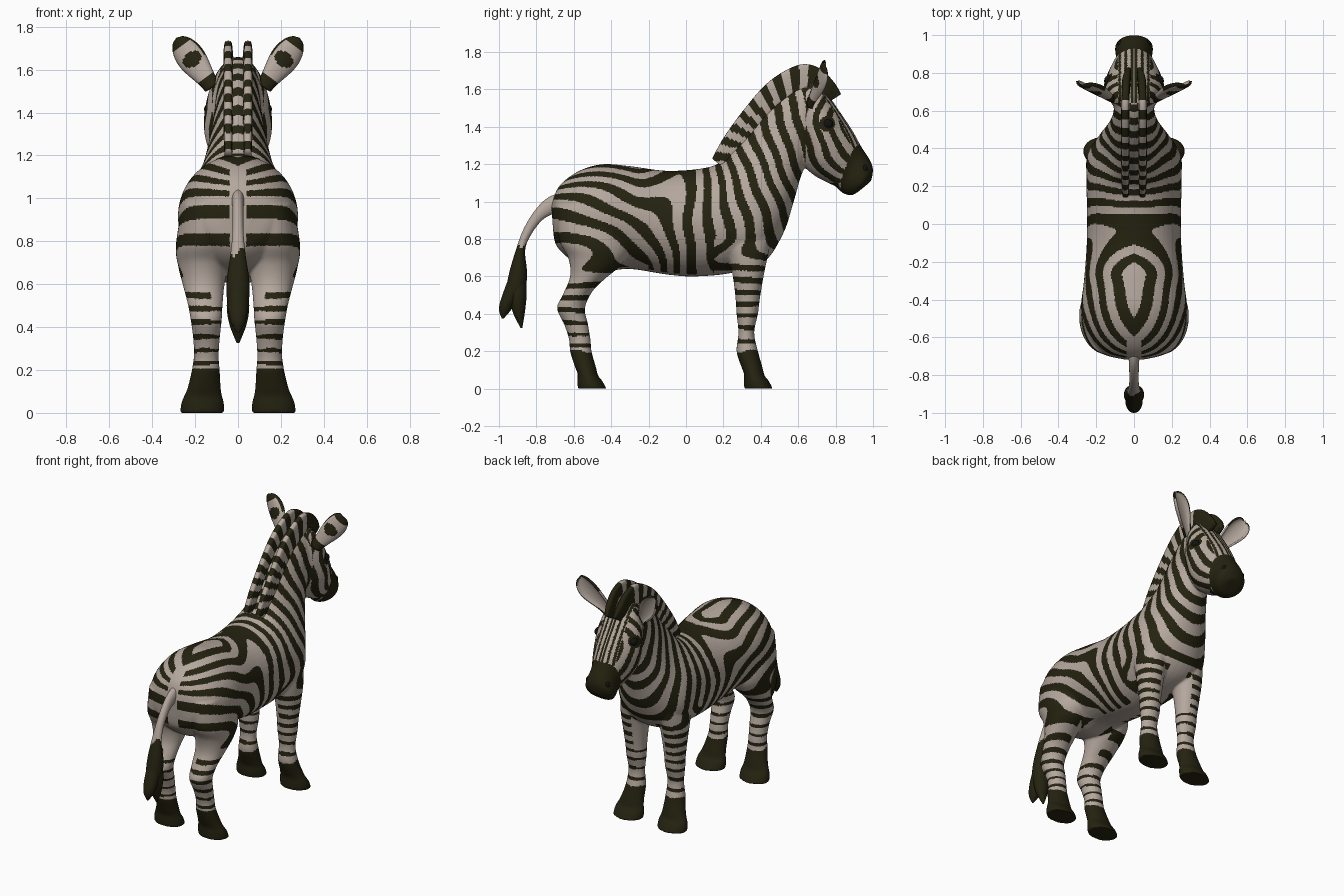
import bpy, bmesh, math
from mathutils import Vector

if "Cube" in bpy.data.objects:
    bpy.data.objects.remove(bpy.data.objects["Cube"])


def material(name, rgb):
    m = bpy.data.materials.new(name)
    m.use_nodes = True
    m.diffuse_color = (*rgb, 1)
    m.node_tree.nodes["Principled BSDF"].inputs["Base Color"].default_value = (*rgb, 1)
    return m


LIGHT = material("warm_white", (0.46, 0.39, 0.34))
DARK = material("dark_brown", (0.018, 0.016, 0.005))
BLACK = material("eye_black", (0.006, 0.006, 0.005))


def spline(rows, steps):
    """Catmull-Rom through rows of numbers."""
    out, last = [], len(rows) - 1
    for i in range(last):
        quad = zip(rows[max(i - 1, 0)], rows[i], rows[i + 1], rows[min(i + 2, last)])
        quad = list(quad)
        for k in range(steps):
            t = k / steps
            out.append([b + t * (c - a + t * (2 * a - 5 * b + 4 * c - d + t * (3 * (b - c) + d - a))) / 2
                        for a, b, c, d in quad])
    return out + [list(rows[-1])]


def loft(bm, rows, side=1, segs=32, steps=6, power=1):
    """Rings between two edge points (y, z, y, z), half width, x offset, narrowing of the top."""
    rings = []
    for ya, za, yb, zb, w, x, egg in spline([(*r, 0, 0)[:7] for r in rows], steps):
        ring = []
        for k in range(segs):
            a = math.tau * k / segs
            c, s = math.cos(a), math.sin(a)
            s = math.copysign(abs(s) ** power, s) * (1 - egg * c)
            ring.append(bm.verts.new((side * x + w * s, mix(yb, ya, 0.5 + c / 2), mix(zb, za, 0.5 + c / 2))))
        rings.append(ring)
    for p, q in zip(rings, rings[1:]):
        for k in range(segs):
            n = (k + 1) % segs
            bm.faces.new((p[k], p[n], q[n], q[k]))
    bm.faces.new(rings[0])
    bm.faces.new(rings[-1])


def finish(bm, name, mats, rule=None):
    bmesh.ops.recalc_face_normals(bm, faces=bm.faces)
    me = bpy.data.meshes.new(name)
    bm.to_mesh(me)
    bm.free()
    ob = bpy.data.objects.new(name, me)
    bpy.context.collection.objects.link(ob)
    for m in mats:
        me.materials.append(m)
    if rule:
        paint(me, rule)
    me.shade_smooth()
    return ob


def paint(me, rule):
    for p in me.polygons:
        p.material_index = int(rule(p.center, p.normal))


def ramp(a, b, v):
    t = min(max((v - a) / (b - a), 0), 1)
    return t * t * (3 - 2 * t)


def mix(a, b, t):
    return a + (b - a) * t


# Stripe rules, counted in whole stripes
def stripe_phase(x, y, z):
    lean = y + 0.35 * (z - 0.9) * ramp(0, 0.3, y)
    front = (lean + 0.15) / 0.1 + 1.5 + 1.5 * max(lean - 0.5, 0)
    rump = (math.hypot(y + 0.72, z - 0.3) - 0.62) / 0.115 + 0.25
    rump += 6 * max(0.25 - x, 0) * ramp(0.98, 1.16, z)
    f = mix(rump, front, ramp(-0.28, 0.04, y))
    if y < -0.2:
        return mix(15 * (z - 0.69) + 0.25, f, ramp(0.55, 0.75, z))
    if y > 0.15:
        return mix(15 * (z - 0.7) + 6, f, ramp(0.62, 0.82, z))
    return f


def coat(c, n):
    x, y, z = abs(c.x), c.y, c.z
    inward = n.x * (1 if c.x > 0 else -1) < -0.3
    if z < 0.2 + 0.01 * math.sin(40 * y):
        return True
    # muzzle, eye patch and face
    if z > 1 and 0.925 * y - 0.38 * z > 0.352 + 0.012 * math.cos(30 * x):
        return True
    if z > 1 and math.hypot(y - 0.755, z - 1.415) < 0.042:
        return True
    if z > 1.1 and y > 0.64:
        if x < 0.085 and n.z > 0.2:
            return math.sin(math.tau * x / 0.034) > 0.25
        r = math.hypot(y - 1.0, z - 1.42) + 0.01 * math.sin(25 * z)
        return math.sin(math.tau * r / 0.07) > 0.05
    # plain belly, inner legs and tail cleft
    if z < 0.75 and n.z < -0.6 and x < 0.07 or inward and 0.5 < z < 0.8:
        return False
    if y < -0.6 and x < 0.04 and z > 0.6:
        return False
    f = stripe_phase(x, y, z) + 0.12 * math.sin(9 * z + 5 * y) + 0.06 * math.sin(23 * z - 11 * y)
    limit = mix(0.45, -0.05, ramp(0.3, 0.7, z))
    if inward and z < 0.5:
        limit += 0.3
    return math.sin(math.tau * f) > limit


# Body: trunk with neck, head and legs, fused into one skin
TRUNK = [(-.72, .98, -.71, .84, .06), (-.68, 1.08, -.69, .76, .17), (-.58, 1.16, -.6, .68, .25),
         (-.45, 1.2, -.45, .63, .28), (-.3, 1.19, -.3, .64, .265), (-.1, 1.165, -.1, .61, .25),
         (.1, 1.18, .05, .6, .25), (.2, 1.22, .25, .62, .25, 0, .1), (.24, 1.28, .42, .68, .24, 0, .3),
         (.31, 1.38, .52, .83, .18, 0, .38), (.4, 1.5, .57, .98, .14, 0, .3), (.5, 1.59, .61, 1.12, .115, 0, .15),
         (.6, 1.65, .64, 1.2, .105), (.68, 1.66, .66, 1.26, .095)]
HEAD = [(.58, 1.62, .62, 1.2, .09), (.68, 1.66, .66, 1.16, .14), (.76, 1.57, .7, 1.13, .16),
        (.83, 1.47, .76, 1.1, .14), (.89, 1.38, .8, 1.08, .115), (.94, 1.29, .82, 1.06, .095),
        (.985, 1.22, .85, 1.04, .1), (1, 1.17, .89, 1.035, .095), (.99, 1.11, .93, 1.06, .055)]
HOOF = [(0, .2, .115, .2, .065, .15), (.025, .12, .14, .11, .078, .158), (.04, .08, .15, .07, .09, .163),
        (.04, .045, .17, .045, .1, .165), (.04, 0, .195, 0, .103, .167)]
FORELEG = [(.18, .9, .48, .9, .09, .13), (.22, .75, .44, .72, .095, .145), (.25, .6, .415, .6, .082, .148),
           (.265, .48, .395, .48, .07, .147), (.27, .4, .385, .4, .066, .147),
           (.28, .3, .365, .3, .056, .148)]
HINDLEG = [(-.69, .97, -.32, .97, .11, .15), (-.68, .8, -.3, .76, .13, .16), (-.63, .7, -.35, .66, .115, .163),
           (-.62, .6, -.43, .59, .097, .16), (-.66, .5, -.5, .52, .082, .153), (-.69, .43, -.54, .43, .072, .148),
           (-.65, .34, -.525, .35, .062, .147), (-.625, .26, -.51, .26, .058, .148)]
bm = bmesh.new()
loft(bm, TRUNK, segs=48)
loft(bm, HEAD)
for side in (1, -1):
    for leg, y0 in ((FORELEG, 0.27), (HINDLEG, -0.62)):
        loft(bm, leg + [(r[0] + y0, r[1], r[2] + y0, *r[3:]) for r in HOOF], side)
body = finish(bm, "body", [])
rm = body.modifiers.new("fuse", "REMESH")
rm.mode, rm.voxel_size = "VOXEL", 0.007
sm = body.modifiers.new("relax", "SMOOTH")
sm.factor, sm.iterations = 0.5, 10
skin = bpy.data.meshes.new_from_object(body.evaluated_get(bpy.context.evaluated_depsgraph_get()))
body.modifiers.clear()
body.data = skin
skin.materials.clear()
skin.materials.append(LIGHT)
skin.materials.append(DARK)
paint(skin, coat)
skin.shade_smooth()

# Mane: a pair of upright slab crests
MANE = [(.14, 1.23, .2, 1.18, .018, .045), (.2, 1.34, .28, 1.25, .021, .046), (.3, 1.48, .38, 1.38, .022, .046),
        (.42, 1.62, .48, 1.5, .022, .046), (.53, 1.7, .56, 1.55, .022, .046), (.63, 1.735, .62, 1.57, .022, .046),
        (.72, 1.71, .68, 1.57, .022, .044), (.79, 1.64, .72, 1.55, .022, .04), (.83, 1.575, .76, 1.53, .014, .03)]


def mane_rule(c, n):
    turn = math.atan2(c.z - 1.2, c.y - 0.62)
    return c.y > 0.69 or math.sin(math.tau * 5 * turn) > -0.05


for side, label in ((1, "left"), (-1, "right")):
    bm = bmesh.new()
    loft(bm, MANE, side, steps=14, power=0.4)
    finish(bm, label + "_mane", [LIGHT, DARK], mane_rule)

# Tail with a two-pointed tuft
bm = bmesh.new()
loft(bm, [(-.64, 1.06, -.66, .95, .035), (-.74, 1.02, -.7, .94, .028), (-.81, .95, -.77, .9, .025),
          (-.87, .85, -.83, .82, .026), (-.91, .74, -.86, .74, .035), (-.945, .62, -.85, .62, .052),
          (-.96, .52, -.86, .52, .05), (-.93, .46, -.89, .46, .025)], steps=8)
loft(bm, [(-.92, .66, -.88, .66, .03), (-.975, .52, -.89, .52, .046), (-1, .43, -.93, .43, .036),
          (-.985, .375, -.975, .375, .006)])
loft(bm, [(-.9, .66, -.86, .66, .03), (-.94, .52, -.852, .52, .052), (-.93, .42, -.86, .42, .042),
          (-.885, .325, -.875, .325, .006)])
finish(bm, "tail", [LIGHT, DARK], lambda c, n: c.z < 0.75 + 0.02 * math.sin(c.x * 90))

# Ears: cupped leaves, open to the front
NU, NV = 32, 20
for side, label in ((1, "left"), (-1, "right")):
    base, tip = Vector((0.12, 0.645, 1.52)), Vector((0.287, 0.73, 1.748))
    across = Vector((0.8, 0.1, -0.59))
    bm = bmesh.new()
    rows = []
    for i in range(NU + 1):
        t = i / NU
        w = mix(0.04, 0.068, ramp(0, 0.6, t)) * math.sqrt(1.001 - max((t - 0.6) / 0.4, 0) ** 2)
        row = []
        for j in range(NV + 1):
            v = 2 * j / NV - 1
            p = base.lerp(tip, t) + across * w * math.sin(v * 1.5) + Vector((0, 0.65 * w * v * v, 0))
            row.append(bm.verts.new((side * p.x, p.y, p.z)))
        rows.append(row)
    for i in range(NU):
        for j in range(NV):
            f = bm.faces.new((rows[i][j], rows[i][j + 1], rows[i + 1][j + 1], rows[i + 1][j]))
            t, v = (i + 0.5) / NU, 2 * (j + 0.5) / NV - 1
            patch = math.hypot((t - 0.56) / 0.12, v / 0.5) < 1
            f.material_index = int(t > 0.84 or patch or t > 0.5 and v < -0.7 or t < 0.2)
    bm.normal_update()
    if sum(f.normal.y for f in bm.faces) > 0:
        bmesh.ops.reverse_faces(bm, faces=bm.faces)
    me = bpy.data.meshes.new(label + "_ear")
    bm.to_mesh(me)
    bm.free()
    for m in (LIGHT, DARK, LIGHT, LIGHT):
        me.materials.append(m)
    me.shade_smooth()
    ear = bpy.data.objects.new(label + "_ear", me)
    bpy.context.collection.objects.link(ear)
    so = ear.modifiers.new("thickness", "SOLIDIFY")
    so.thickness, so.material_offset = 0.012, 2

    # Eyes and nostrils
    for part, place, size in (("eye", (0.134, 0.757, 1.415), (0.024, 0.03, 0.026)),
                              ("nostril", (0.07, 0.955, 1.175), (0.018, 0.018, 0.024))):
        bm = bmesh.new()
        bmesh.ops.create_uvsphere(bm, u_segments=24, v_segments=14, radius=1)
        bmesh.ops.scale(bm, vec=size, verts=bm.verts)
        bmesh.ops.translate(bm, vec=(side * place[0], *place[1:]), verts=bm.verts)
        finish(bm, label + "_" + part, [BLACK])
